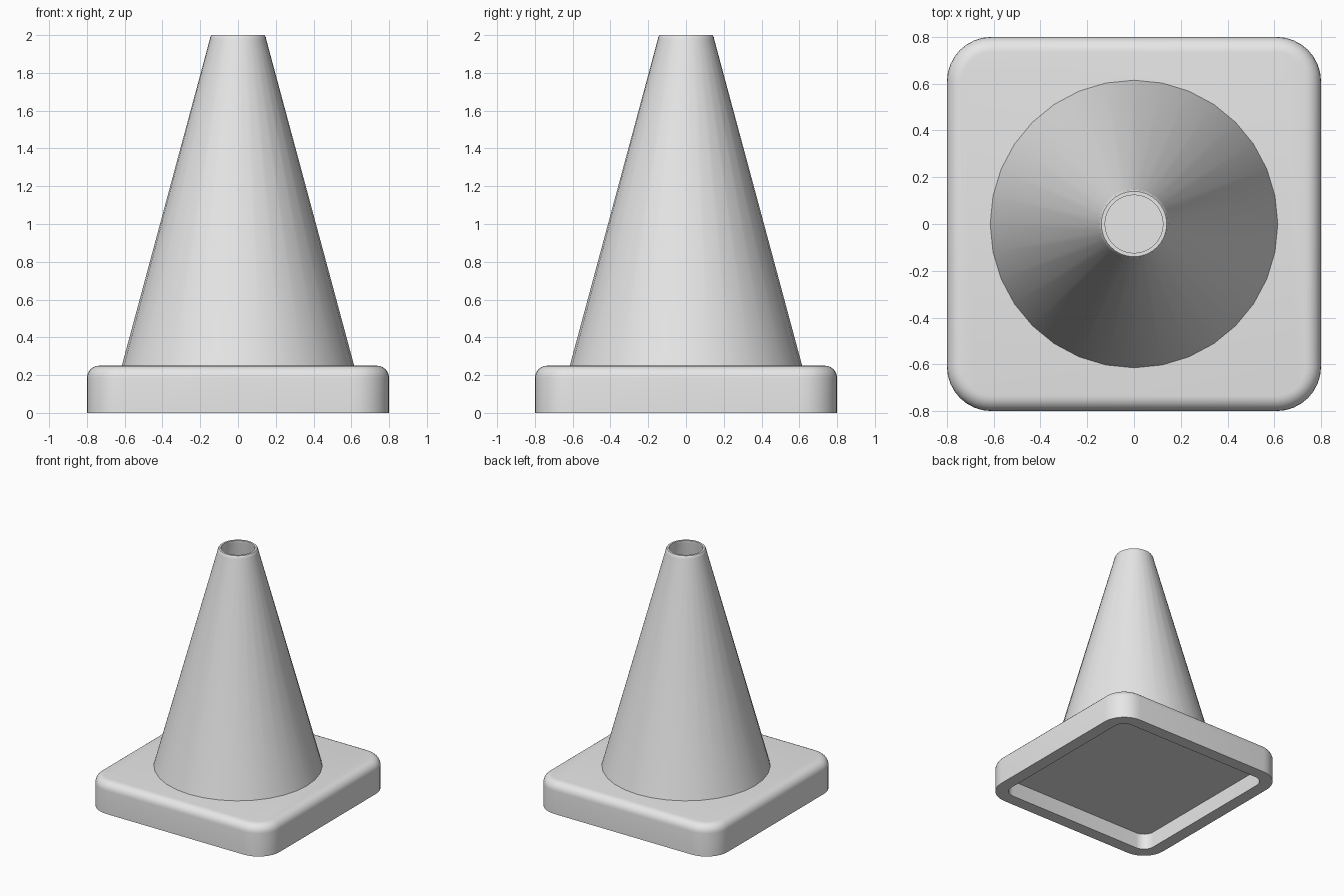
import bpy, bmesh, math

if "Cube" in bpy.data.objects:
    bpy.data.objects.remove(bpy.data.objects["Cube"])

grey = bpy.data.materials.new("light_grey")
grey.diffuse_color = (0.8, 0.8, 0.8, 1)
grey.use_nodes = True
grey.node_tree.nodes["Principled BSDF"].inputs["Base Color"].default_value = grey.diffuse_color


def loft(name, rings, cap_start, cap_end):
    """Skin a stack of equally sized closed rings into one object."""
    bm = bmesh.new()
    loops = [[bm.verts.new(p) for p in ring] for ring in rings]
    n = len(loops[0])
    for a, b in zip(loops, loops[1:]):
        for i in range(n):
            j = (i + 1) % n
            bm.faces.new((a[i], a[j], b[j], b[i]))
    if cap_start:
        bm.faces.new(loops[0][::-1])
    if cap_end:
        bm.faces.new(loops[-1])
    bmesh.ops.recalc_face_normals(bm, faces=bm.faces[:])
    mesh = bpy.data.meshes.new(name)
    bm.to_mesh(mesh)
    bm.free()
    mesh.materials.append(grey)
    ob = bpy.data.objects.new(name, mesh)
    bpy.context.collection.objects.link(ob)
    bpy.ops.object.select_all(action='DESELECT')
    ob.select_set(True)
    bpy.context.view_layer.objects.active = ob
    bpy.ops.object.shade_smooth_by_angle(angle=math.radians(30))
    return ob


def rounded_square(inset, z, half=0.8, radius=0.19, steps=8):
    c = half - radius
    r = radius - inset
    pts = []
    for k, (sx, sy) in enumerate(((1, 1), (-1, 1), (-1, -1), (1, -1))):
        for s in range(steps + 1):
            a = math.pi / 2 * (k + s / steps)
            pts.append((sx * c + r * math.cos(a), sy * c + r * math.sin(a), z))
    return pts


def circle(r, z, sides=32):
    return [(r * math.cos(2 * math.pi * i / sides),
             r * math.sin(2 * math.pi * i / sides), z) for i in range(sides)]


# Square base: hollow underside, thick lip, rounded top edge
bevel = 0.065
profile = [(0.1, 0.13), (0.1, 0.0), (0.0, 0.0)]
for s in range(7):
    a = math.pi / 2 * s / 6
    profile.append((bevel * (1 - math.cos(a)), 0.25 - bevel + bevel * math.sin(a)))
loft("base", [rounded_square(i, z) for i, z in profile], True, True)

# Open cone: outer wall, softened rim, inner wall down to the base
cone_profile = [(0.615, 0.25), (0.15, 1.975), (0.147, 1.99), (0.14, 2.0),
                (0.124, 2.0), (0.124, 1.98), (0.59, 0.25)]
loft("cone", [circle(r, z) for r, z in cone_profile], False, False)
